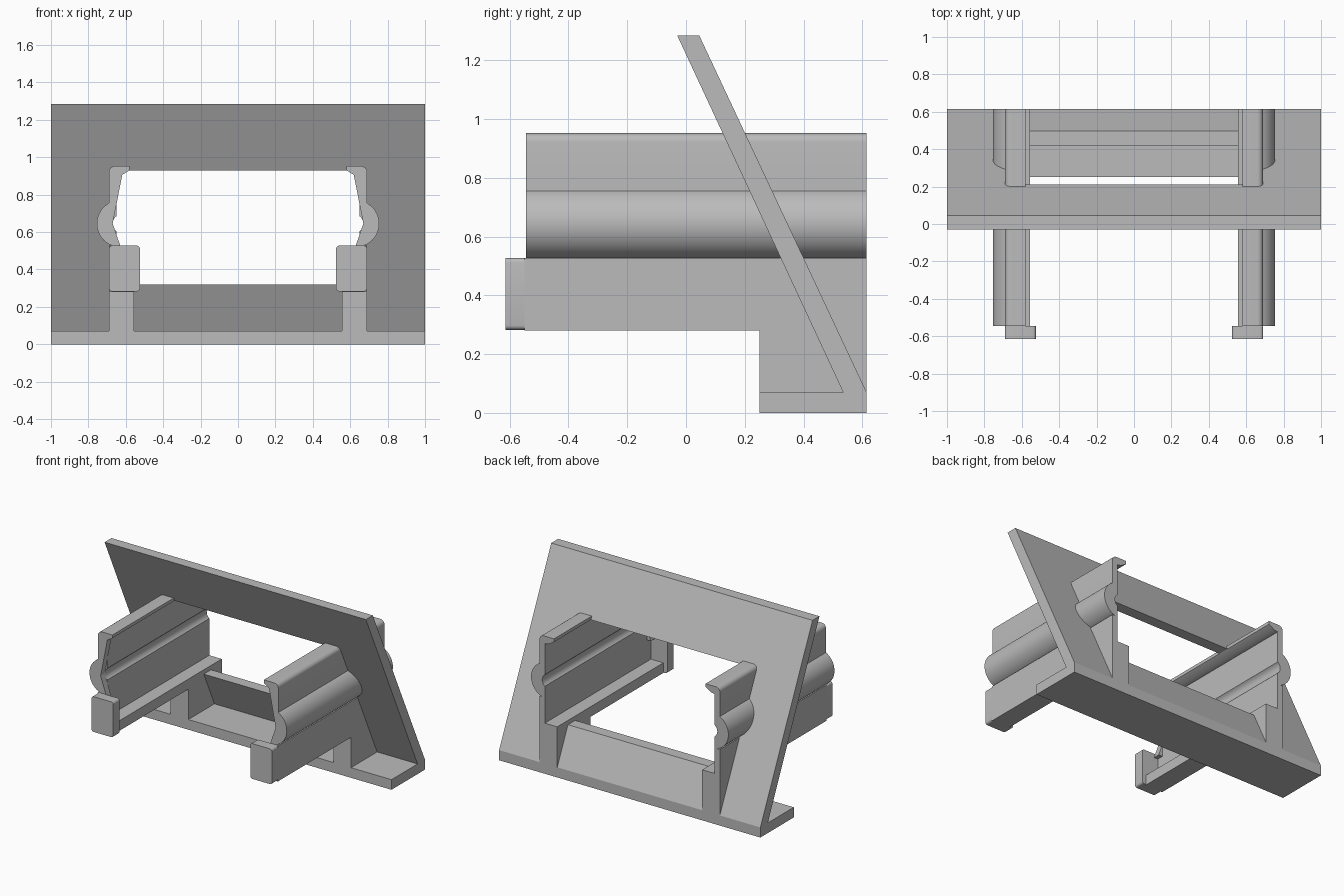
import bpy, bmesh, math
from mathutils import Vector

cube = bpy.data.objects.get("Cube")
if cube:
    bpy.data.objects.remove(cube, do_unlink=True)

grey = bpy.data.materials.new("light grey")
grey.use_nodes = True
colour = (0.5, 0.5, 0.5, 1)
grey.diffuse_color = colour
grey.node_tree.nodes["Principled BSDF"].inputs["Base Color"].default_value = colour


def prism(name, outline, start, end, axis="y", mirror=False, smooth=False):
    """Extrude an outline: (x, z) points along y, or (y, z) points along x."""
    def place(p, d):
        return (p[0], d, p[1]) if axis == "y" else (d, p[0], p[1])

    bm = bmesh.new()
    face = bm.faces.new([bm.verts.new(place(p, start)) for p in outline])
    ext = bmesh.ops.extrude_face_region(bm, geom=[face])
    moved = [g for g in ext["geom"] if isinstance(g, bmesh.types.BMVert)]
    shift = Vector(place((0, 0), end - start))
    bmesh.ops.translate(bm, verts=moved, vec=shift)
    bmesh.ops.recalc_face_normals(bm, faces=bm.faces)
    mesh = bpy.data.meshes.new(name)
    bm.to_mesh(mesh)
    bm.free()
    mesh.materials.append(grey)
    obj = bpy.data.objects.new(name, mesh)
    bpy.context.collection.objects.link(obj)
    if mirror:
        mod = obj.modifiers.new("Mirror", "MIRROR")
        mod.use_bisect_axis[0] = False
        mod.use_mirror_merge = False
    if smooth:
        bpy.ops.object.select_all(action="DESELECT")
        obj.select_set(True)
        bpy.context.view_layer.objects.active = obj
        bpy.ops.object.shade_smooth_by_angle(angle=math.radians(30))
    return obj


def arc(cx, cz, r, a, b, n):
    """Points of a circular arc from angle a to b in degrees."""
    angles = [math.radians(a + (b - a) * i / n) for i in range(n + 1)]
    return [(cx + r * math.cos(t), cz + r * math.sin(t)) for t in angles]


def rect(x0, x1, z0, z1):
    return [(x0, z0), (x1, z0), (x1, z1), (x0, z1)]


def rounded(x0, x1, z0, z1, r):
    return (arc(x1 - r, z1 - r, r, 0, 90, 4) + arc(x0 + r, z1 - r, r, 90, 180, 4)
            + arc(x0 + r, z0 + r, r, 180, 270, 4) + arc(x1 - r, z0 + r, r, 270, 360, 4))


# Base plate and leaning panel as one profile, with the window cut through
stand = prism("base_and_panel", [(.25, 0), (.615, 0), (.615, .07), (.045, 1.285),
              (-.03, 1.285), (.535, .07), (.25, .07)], -1, 1, axis="x")
cutter = prism("window_cutter", rect(-.68, .68, .32, .93), -.4, .9)
cutter.hide_render = True
cutter.hide_viewport = True
cutter.display_type = "WIRE"
cut = stand.modifiers.new("Window", "BOOLEAN")
cut.operation = "DIFFERENCE"
cut.solver = "EXACT"
cut.object = cutter


def rail_outline(inner):
    """Side rail section: bulged outside, grooved inside, lip on top."""
    half = math.degrees(math.asin(min(1, (.67 - inner) / .05)))
    groove = arc(.62, .645, .05, 90 - half, half - 90, 12)
    if inner > .62:
        spread = math.degrees(math.acos((inner - .62) / .05))
        groove = arc(.62, .645, .05, spread, -spread, 12)
    return ([(inner, .5), (.66, .5)]
            + arc(.63, .645, .125, -73, 61.3, 24)
            + arc(.66, .922, .03, 0, 90, 6)
            + [(.58, .952), (.58, .93), (.62, .905), (inner, .9)] + groove)


# Rails: thin recessed wall behind a thicker front stop
prism("rail_wall", rail_outline(.65), -.5, .615, mirror=True, smooth=True)
prism("rail_front_stop", rail_outline(.62), -.545, -.5, mirror=True, smooth=True)

# Lower rail beam with its inner ledge
prism("rail_beam", [(.555, .28), (.69, .28), (.69, .527), (.65, .527),
                    (.65, .35), (.555, .35)], -.55, .615, mirror=True)

# Rounded end blocks and the legs under the rails
prism("end_block", rounded(.525, .69, .283, .527, .015), -.615, -.545,
      mirror=True, smooth=True)
prism("leg", rect(.555, .69, .01, .285), .25, .615, mirror=True)
